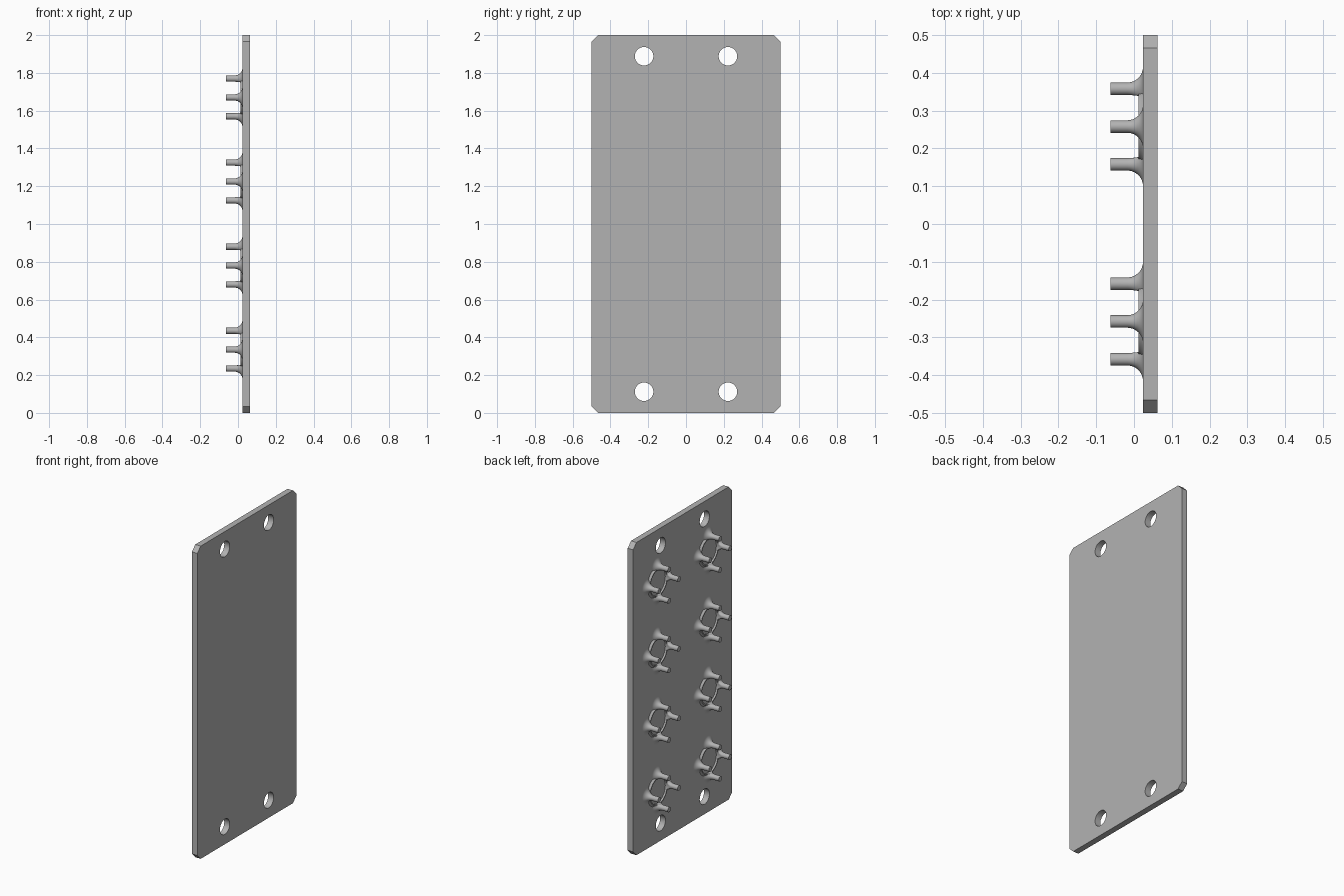
import bpy, bmesh, math

cube = bpy.data.objects.get("Cube")
if cube:
    bpy.data.objects.remove(cube, do_unlink=True)

GREY = (0.45, 0.45, 0.45, 1)
mat = bpy.data.materials.new("plain grey")
mat.use_nodes = True
mat.diffuse_color = GREY
mat.node_tree.nodes["Principled BSDF"].inputs["Base Color"].default_value = GREY

BACK, FACE, TIP = 0.0625, 0.024, -0.0625   # x of plate back, plate face, post tips
POCKET, POST_DIST, POST_R, FILLET = 0.083, 0.1, 0.0165, 0.042


def make_object(name, mesh, location=(0, 0, 0)):
    obj = bpy.data.objects.new(name, mesh)
    obj.location = location
    bpy.context.collection.objects.link(obj)
    return obj


def finish_mesh(name, bm, smooth=True):
    bmesh.ops.recalc_face_normals(bm, faces=bm.faces)
    mesh = bpy.data.meshes.new(name)
    bm.to_mesh(mesh)
    bm.free()
    mesh.materials.append(mat)
    if smooth:
        mesh.shade_smooth()
        mesh.set_sharp_from_angle(angle=math.radians(35))
    return mesh


def lathe(bm, profile, cy=0, cz=0, segments=32, closed=False):
    """Turn (radius, x) points around an axis parallel to x."""
    rings = []
    for r, x in profile:
        angles = [math.tau * i / segments for i in range(segments)]
        rings.append([bm.verts.new((x, cy + r * math.cos(a), cz + r * math.sin(a)))
                      for a in angles])
    pairs = list(zip(rings, rings[1:]))
    if closed:
        pairs.append((rings[-1], rings[0]))
    else:
        bm.faces.new(rings[0])
        bm.faces.new(rings[-1])
    for a, b in pairs:
        for i in range(segments):
            j = (i + 1) % segments
            bm.faces.new((a[i], a[j], b[j], b[i]))


# Plate with clipped corners
bm = bmesh.new()
W, H, C = 0.5, 2.0, 0.034
outline = [(-W + C, 0), (W - C, 0), (W, C), (W, H - C),
           (W - C, H), (-W + C, H), (-W, H - C), (-W, C)]
base = bm.faces.new([bm.verts.new((FACE, y, z)) for y, z in outline])
ext = bmesh.ops.extrude_face_region(bm, geom=[base], use_keep_orig=True)
for v in ext["geom"]:
    if isinstance(v, bmesh.types.BMVert):
        v.co.x = BACK
plate = make_object("plate", finish_mesh("plate", bm, False))

# Four screw holes
bm = bmesh.new()
for y in (-0.222, 0.222):
    for z in (0.112, H - 0.112):
        lathe(bm, [(0.049, FACE - 0.05), (0.049, BACK + 0.05)], y, z, 48)
cutter = make_object("hole_cutter", finish_mesh("hole_cutter", bm))
cutter.hide_render = True
cutter.hide_viewport = True
cutter.display_type = 'WIRE'
cut = plate.modifiers.new("screw_holes", 'BOOLEAN')
cut.operation = 'DIFFERENCE'
cut.solver = 'EXACT'
cut.object = cutter

# Mount: four flared posts around a round pocket
bm = bmesh.new()
flare = [(POST_R + FILLET, FACE + 0.005)]
for i in range(11):
    a = math.pi / 2 * i / 10
    flare.append((POST_R + FILLET * (1 - math.sin(a)), FACE - FILLET * (1 - math.cos(a))))
flare.append((POST_R, TIP))
for i in range(4):
    a = math.pi / 2 * i
    lathe(bm, flare, POST_DIST * math.cos(a), POST_DIST * math.sin(a))
# Trim the flares to the pocket wall
for v in bm.verts:
    d = math.hypot(v.co.y, v.co.z)
    if d < POCKET:
        v.co.y *= POCKET / d
        v.co.z *= POCKET / d
# Low rim joining the posts
rim = [(POCKET, FACE + 0.005), (POCKET, 0.012), (0.09, 0.012),
       (0.093, 0.018), (0.1, FACE), (0.1, FACE + 0.005)]
lathe(bm, rim, segments=64, closed=True)
mount_mesh = finish_mesh("post_mount", bm)

# Two columns of four mounts
for side, y in (("right", -0.258), ("left", 0.258)):
    for row in range(4):
        make_object(f"post_mount_{side}_{row + 1}", mount_mesh, (0, y, 0.335 + 0.445 * row))
